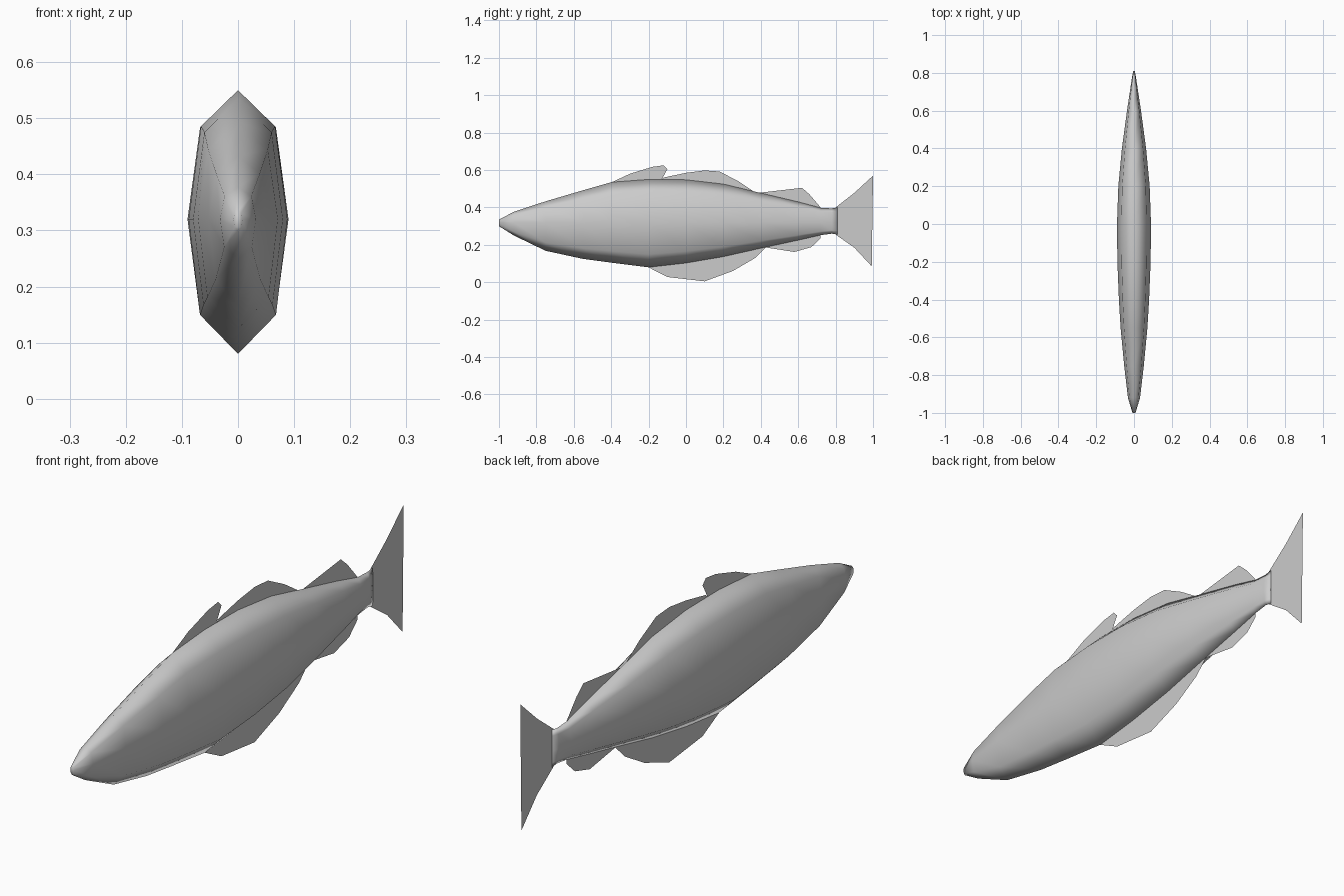
import bpy, bmesh

cube = bpy.data.objects.get("Cube")
if cube:
    bpy.data.objects.remove(cube)

# Single skin colour
skin = bpy.data.materials.new("pale_grey")
skin.use_nodes = True
grey = (0.6, 0.6, 0.6, 1)
skin.diffuse_color = grey
skin.node_tree.nodes["Principled BSDF"].inputs["Base Color"].default_value = grey


def finish(name, bm, smooth=False):
    mesh = bpy.data.meshes.new(name)
    bm.to_mesh(mesh)
    bm.free()
    mesh.materials.append(skin)
    for face in mesh.polygons:
        face.use_smooth = smooth
    obj = bpy.data.objects.new(name, mesh)
    bpy.context.collection.objects.link(obj)
    return obj


# Body sections: y, top, bottom, half width
sections = [
    (-1.0, .335, .30, .008), (-.92, .377, .25, .032), (-.75, .433, .168, .052),
    (-.55, .492, .125, .071), (-.4, .535, .105, .08), (-.2, .55, .08, .088),
    (0, .548, .103, .09), (.2, .525, .137, .083), (.4, .477, .182, .064),
    (.6, .43, .225, .037), (.72, .398, .252, .019), (.78, .395, .26, .010),
    (.81, .40, .255, .004),
]


def section(y, top, bottom, w):
    mid = .32
    up = mid + .72 * (top - mid)
    low = mid - .71 * (mid - bottom)
    half = [(.75 * w, up), (w, mid), (.77 * w, low)]
    ring = [(0, top)] + half + [(0, bottom)] + [(-x, z) for x, z in reversed(half)]
    return [(x, y, z) for x, z in ring]


bm = bmesh.new()
rings = [[bm.verts.new(p) for p in section(*s)] for s in sections]
for a, b in zip(rings, rings[1:]):
    for i in range(len(a)):
        j = (i + 1) % len(a)
        bm.faces.new((a[i], a[j], b[j], b[i]))
bm.faces.new(rings[0])
bm.faces.new(rings[-1])
bmesh.ops.recalc_face_normals(bm, faces=bm.faces)
finish("body", bm, True)

# Thin fins on the centre plane, outlined as (y, z)
fins = {
    "front_dorsal_fin": [(-.44, .515), (-.3, .58), (-.18, .617), (-.12, .625),
                         (-.10, .604), (-.135, .54)],
    "middle_dorsal_fin": [(-.14, .54), (-.12, .56), (0, .585), (.1, .598), (.18, .592),
                          (.28, .54), (.37, .48), (.38, .465), (.2, .51)],
    "rear_dorsal_fin": [(.36, .475), (.5, .491), (.62, .505), (.66, .47),
                        (.72, .4), (.7, .39), (.5, .44)],
    "belly_fin": [(-.22, .09), (-.1, .028), (.1, .005), (.25, .06), (.37, .13),
                  (.43, .19), (.3, .17), (0, .11)],
    "anal_fin": [(.42, .187), (.58, .162), (.67, .188), (.72, .235), (.68, .246),
                 (.72, .255), (.6, .235)],
    "tail_fin": [(.8, .4), (.9, .478), (1.0, .57), (.98, .42), (.979, .25),
                 (.993, .085), (.9, .185), (.8, .255)],
}
for name, outline in fins.items():
    bm = bmesh.new()
    bm.faces.new([bm.verts.new((0, y, z)) for y, z in outline])
    bmesh.ops.triangulate(bm, faces=bm.faces)
    finish(name, bm)
